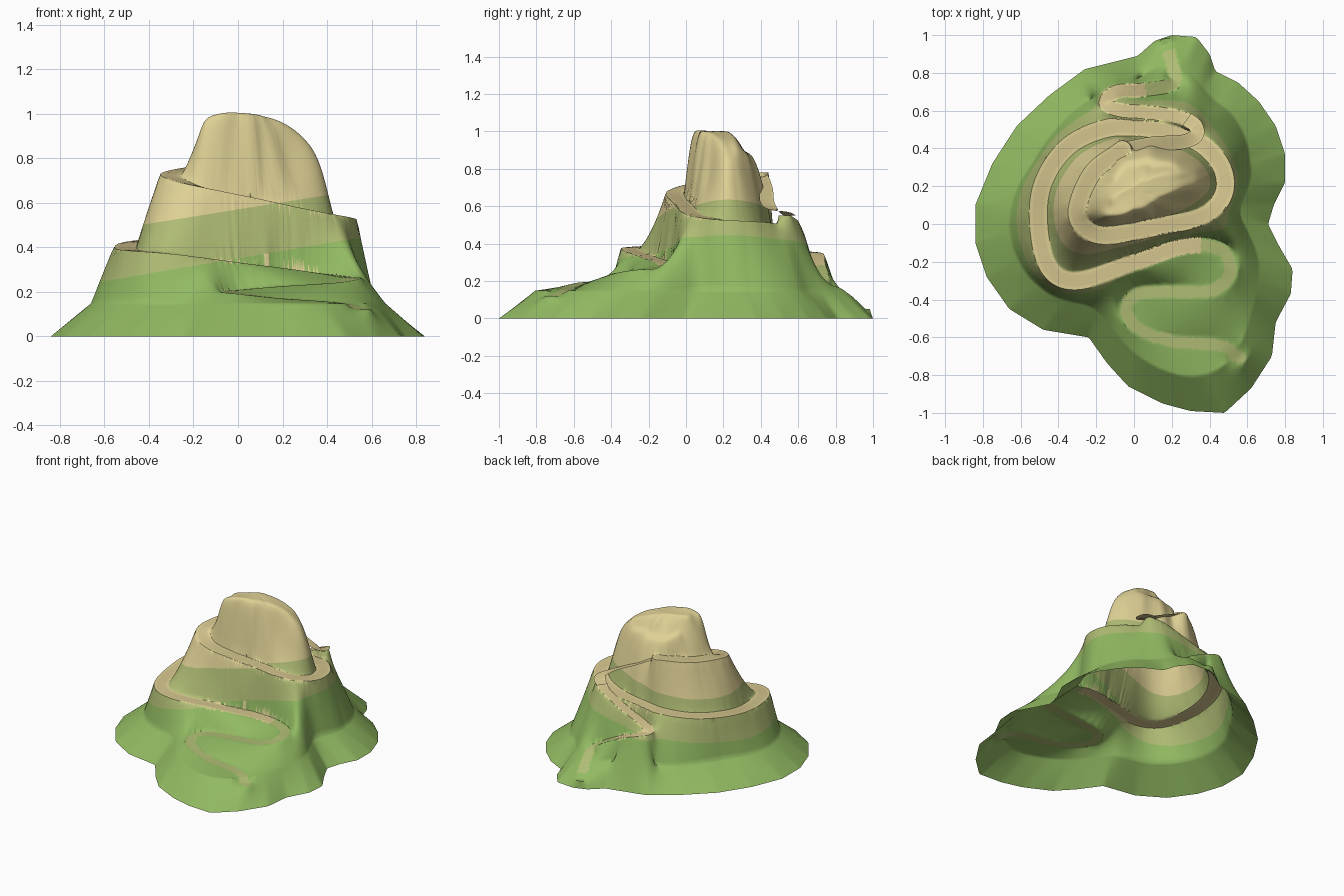
import bpy, bmesh, math
from mathutils import Vector, kdtree

if "Cube" in bpy.data.objects:
    bpy.data.objects.remove(bpy.data.objects["Cube"])

NA, NR, NS = 330, 112, 94          # angular and radial divisions, shoulder row
C = Vector((.02, .17, 0))          # grid centre under the summit


def material(name, rgb):
    m = bpy.data.materials.new(name)
    m.diffuse_color = (*[((c / 255 + .055) / 1.055) ** 2.4 for c in rgb], 1)
    m.use_nodes = True
    m.node_tree.nodes["Principled BSDF"].inputs["Base Color"].default_value = m.diffuse_color
    return m


MATS = [material("grass green", (146, 186, 98)), material("olive slope", (175, 188, 116)),
        material("sand rock", (223, 209, 149)), material("road tan", (214, 198, 143))]

# foot outline, read counter-clockwise from the east
OUT = [(.71, 0), (.74, .1), (.80, .22), (.80, .37), (.75, .52), (.66, .65), (.55, .75), (.43, .81),
       (.40, .9), (.33, .99), (.2, 1), (.11, .97), (.02, .89), (-.1, .86), (-.26, .82), (-.45, .68),
       (-.62, .52), (-.75, .32), (-.84, .1), (-.84, -.1), (-.78, -.28), (-.66, -.45), (-.48, -.56),
       (-.24, -.6), (-.14, -.74), (-.03, -.86), (.15, -.95), (.3, -.99), (.48, -1), (.62, -.87),
       (.73, -.7), (.75, -.52), (.83, -.37), (.84, -.24), (.77, -.12)]

# front trail and spiral road, climbing
SPIRAL = [(.56, -.71, .12), (.46, -.645, .15), (.2, -.62, .17), (.02, -.55, .19), (-.04, -.45, .20),
          (.02, -.37, .21), (.2, -.36, .225), (.42, -.35, .24), (.51, -.25, .26), (.46, -.14, .27),
          (.28, -.115, .295), (0, -.205, .33), (-.3, -.30, .37), (-.45, -.23, .385),
          (-.505, 0, .395), (-.48, .22, .42), (-.35, .41, .44), (-.15, .505, .46), (.05, .51, .48),
          (.2, .485, .49), (.36, .42, .51), (.465, .3, .52), (.475, .16, .53), (.37, .045, .555),
          (.12, -.015, .61), (-.14, -.06, .665), (-.26, -.02, .70), (-.30, .08, .73),
          (-.22, .27, .755), (-.06, .395, .78)]
# switchback trail at the back
BACK = [(.17, .95, .05), (.2, .85, .14), (.21, .745, .20), (.05, .71, .29), (-.09, .70, .345),
        (-.15, .645, .36), (-.08, .605, .39), (.1, .588, .46), (.24, .565, .52), (.31, .53, .55)]
# raised ramp that turns back over the road
RAMP = [(.28, .555, .55), (.325, .52, .57), (.33, .47, .58), (.26, .435, .62), (.1, .425, .70),
        (-.06, .395, .783)]
# summit ridges
TOP1 = [(-.145, .04, .985), (-.04, .06, 1.005), (.12, .13, .99), (.24, .19, .94), (.33, .21, .86),
        (.37, .22, .78)]
TOP2 = [(-.11, .13, .995), (.03, .20, 1.0), (.13, .245, .975), (.24, .27, .925), (.33, .26, .84)]
TOP3 = [(-.10, .24, .90), (-.04, .32, .87), (.1, .33, .885), (.22, .32, .88)]


def curve(pts, step):
    """Catmull-Rom samples along a path."""
    p = [Vector(q) for q in pts]
    p = [2 * p[0] - p[1]] + p + [2 * p[-1] - p[-2]]
    res = []
    for a, b, c, d in zip(p, p[1:], p[2:], p[3:]):
        n = max(2, int((c - b).length / step))
        for i in range(n):
            t = i / n
            res.append(.5 * (2 * b + (c - a) * t + (2 * a - 5 * b + 4 * c - d) * t * t
                             + (3 * b - a - 3 * c + d) * t ** 3))
    return res


samples = []   # (position, half width, kind)
for q in curve(SPIRAL, .003):
    samples.append((q, .038 + .010 * min(1, max(0, (q.z - .2) / .15)), "road"))
samples += [(q, .036, "road") for q in curve(BACK, .003)]
for ridge in (TOP1, TOP2, TOP3):
    samples += [(q, .018, "top") for q in curve(ridge, .003)]
tree = kdtree.KDTree(len(samples))
for i, (q, w, k) in enumerate(samples):
    tree.insert((q.x, q.y, 0), i)
tree.balance()


def outline_radius(a):
    dx, dy = math.cos(a), math.sin(a)
    best = 0
    for (x1, y1), (x2, y2) in zip(OUT, OUT[1:] + OUT[:1]):
        ex, ey, x, y = x2 - x1, y2 - y1, x1 - C.x, y1 - C.y
        den = dx * ey - dy * ex
        if abs(den) > 1e-9 and -1e-6 <= (x * dy - y * dx) / den <= 1 + 1e-6:
            best = max(best, (x * ey - y * ex) / den)
    return best


# terrain grid: roads, summit, shoulder and foot have fixed heights
RAD = [outline_radius(2 * math.pi * j / NA) for j in range(NA)]
xy, z, fixed, weights = [], [], [], []
for j in range(NA):
    a = 2 * math.pi * j / NA
    ray = Vector((math.cos(a), math.sin(a), 0))
    R = RAD[j]
    Rs = sum(RAD[(j + k) % NA] for k in range(-9, 10)) / 19
    up = min(1, max(0, (C.y + ray.y * R - .4) / .3))
    S = Rs - (.185 - .04 * up)
    for i in range(NR):
        if i < NS:
            r = S * (i + 1) / NS
        else:
            r = S + (R - S) * (i + 1 - NS) / (NR - NS)
        P = C + ray * r
        co, idx, d = tree.find(P)
        q, w, kind = samples[idx]
        h, fix = max(.1, min(q.z, 1.1 - r)), False
        if i == NR - 1:
            h, fix = 0, True
        elif d < w + (.0045 if kind == "road" else 0):
            h, fix = q.z, True
            if kind == "road" and abs(d - w) < .0045:   # snap to a clean road edge
                P = co + (P - co) * (w / d)
        elif i == NS - 1 and d > .065:
            h, fix = .148, True
        xy.append(P)
        z.append(h)
        fixed.append(fix)
        wr, wa = (NR / R) ** 2, (NA / (2 * math.pi * r)) ** 2
        weights.append((wr / (2 * (wr + wa)), wa / (2 * (wr + wa))))

# stretch the slopes between the fixed heights, then soften the summit
everything, free, crest = [], [], []
for j in range(NA):
    for i in range(1, NR - 1):
        k = j * NR + i
        row = (k, ((j - 1) % NA) * NR + i, ((j + 1) % NA) * NR + i, *weights[k])
        if not fixed[k]:
            free.append(row)
        if i < NS and tree.find(xy[k])[1] >= len(samples) - sum(s[2] == "top" for s in samples[-1:]) \
                or samples[tree.find(xy[k])[1]][2] == "top":
            crest.append(row)
for it in range(182):
    om = 1.75 if it < 140 else 1.0
    for k, l, r, wr, wa in (free if it < 170 else crest):
        z[k] += om * (wr * (z[k - 1] + z[k + 1]) + wa * (z[l] + z[r]) - z[k])
mid = sum(z[j * NR + 1] for j in range(NA)) / NA
for j in range(NA):
    z[j * NR] = .5 * (mid + z[j * NR + 1])

verts = [(p.x, p.y, h) for p, h in zip(xy, z)] + [(C.x, C.y, mid)]
faces = []
for j in range(NA):
    a, b = j * NR, ((j + 1) % NA) * NR
    faces.append((len(verts) - 1, a, b))
    faces += [(a + i, a + i + 1, b + i + 1, b + i) for i in range(NR - 1)]


def finish(name, mesh, angle):
    for m in MATS:
        mesh.materials.append(m)
    ob = bpy.data.objects.new(name, mesh)
    bpy.context.collection.objects.link(ob)
    bpy.ops.object.select_all(action='DESELECT')
    bpy.context.view_layer.objects.active = ob
    ob.select_set(True)
    bpy.ops.object.shade_smooth_by_angle(angle=math.radians(angle))


mesh = bpy.data.meshes.new("mountain")
mesh.from_pydata(verts, [], faces)

# cut clean edges along the tilted colour bands
BANDS = [(.35, .17), (.57, .16)]
bm = bmesh.new()
bm.from_mesh(mesh)
for h, tilt in BANDS:
    bmesh.ops.bisect_plane(bm, geom=bm.verts[:] + bm.edges[:] + bm.faces[:], dist=1e-5,
                           plane_co=(0, 0, h), plane_no=(-tilt, 0, 1))

# colour by height band, then by road distance
for f in bm.faces:
    c = f.calc_center_median()
    co, idx, d = tree.find((c.x, c.y, 0))
    q, w, kind = samples[idx]
    m = sum(c.z > h + tilt * c.x for h, tilt in BANDS)
    if kind == "road" and c.z > .08:
        if q.z < .285:
            m = 1 if d < .032 else m
        elif d < w:
            m = 3 if d < .03 else 2
    f.material_index = m
bm.to_mesh(mesh)
bm.free()
finish("mountain", mesh, 60)

# overhanging ramp at the back: rim, road, rim
line = curve(RAMP, .012)
rv, rf = [], []
for i, q in enumerate(line):
    t = line[min(i + 1, len(line) - 1)] - line[max(i - 1, 0)]
    n = Vector((-t.y, t.x, 0)).normalized()
    rv += [q + n * s for s in (-.038, -.026, .026, .038)]
for i in range(len(line) - 1):
    a = 4 * i
    rf += [(a + k, a + k + 4, a + k + 5, a + k + 1)[::-1] for k in range(3)]
ramp = bpy.data.meshes.new("back_ramp")
ramp.from_pydata(rv, [], rf)
for k, f in enumerate(ramp.polygons):
    f.material_index = 3 if k % 3 == 1 else 2
    if f.normal.z < 0:
        f.flip()
finish("back_ramp", ramp, 40)
